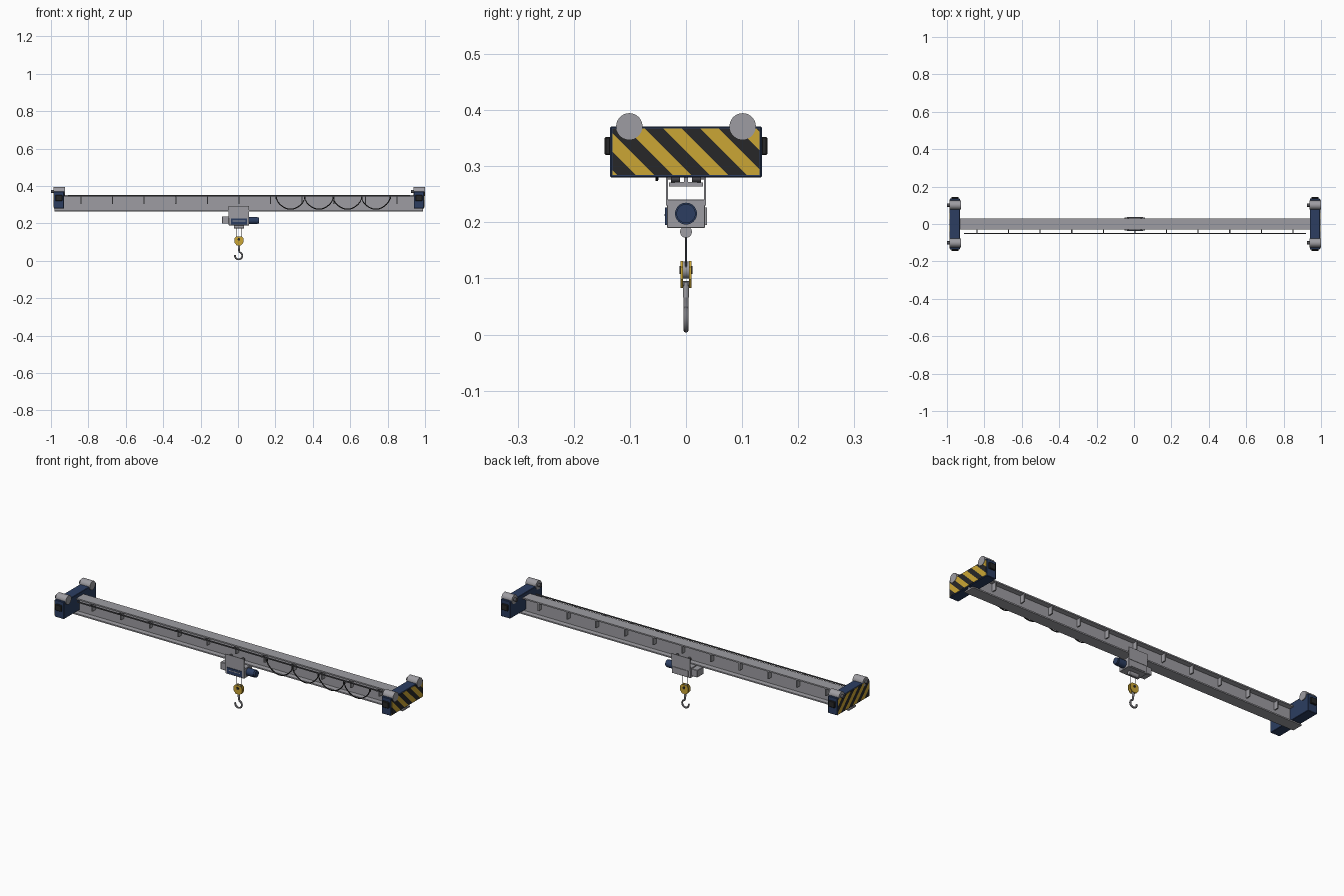
import bpy, bmesh, math
from mathutils import Vector, Matrix

cube = bpy.data.objects.get("Cube")
if cube:
    bpy.data.objects.remove(cube, do_unlink=True)

CX = 0.005          # middle of the bridge along x


def material(name, rgb):
    m = bpy.data.materials.new(name)
    m.use_nodes = True
    m.diffuse_color = (*rgb, 1)
    bsdf = next(n for n in m.node_tree.nodes if n.type == 'BSDF_PRINCIPLED')
    bsdf.inputs["Base Color"].default_value = (*rgb, 1)
    return m


GREY = material("steel_grey", (0.34, 0.335, 0.36))
NAVY = material("navy_paint", (0.025, 0.048, 0.12))
YELLOW = material("safety_yellow", (0.60, 0.38, 0.035))
BLACK = material("rubber_black", (0.02, 0.02, 0.021))
DARK = material("dark_steel", (0.09, 0.09, 0.1))


def finish(name, bm, *mats):
    bmesh.ops.recalc_face_normals(bm, faces=bm.faces[:])
    mesh = bpy.data.meshes.new(name)
    bm.to_mesh(mesh)
    bm.free()
    obj = bpy.data.objects.new(name, mesh)
    bpy.context.collection.objects.link(obj)
    for m in mats:
        mesh.materials.append(m)
    return obj


def smooth(obj):
    bpy.ops.object.select_all(action='DESELECT')
    bpy.context.view_layer.objects.active = obj
    obj.select_set(True)
    bpy.ops.object.shade_smooth_by_angle()


def box_mesh(lo, hi):
    lo, hi = Vector(lo), Vector(hi)
    bm = bmesh.new()
    bmesh.ops.create_cube(bm, size=1, matrix=Matrix.Translation((lo + hi) / 2)
                          @ Matrix.Diagonal((*(hi - lo), 1)))
    return bm


def box(name, lo, hi, mat, bevel=0):
    bm = box_mesh(lo, hi)
    if bevel:
        bmesh.ops.bevel(bm, geom=bm.edges[:], offset=bevel, segments=1, affect='EDGES')
    return finish(name, bm, mat)


def rod(name, a, b, r, mat, sides=32):
    a, b = Vector(a), Vector(b)
    turn = (b - a).to_track_quat('Z', 'Y').to_matrix().to_4x4()
    bm = bmesh.new()
    bmesh.ops.create_cone(bm, cap_ends=True, segments=sides, radius1=r, radius2=r,
                          depth=(b - a).length,
                          matrix=Matrix.Translation((a + b) / 2) @ turn)
    obj = finish(name, bm, mat)
    smooth(obj)
    return obj


def prism(name, profile, lo, hi, axis, mat):
    """Extrude a 2D outline along x or y."""
    bm = bmesh.new()
    place = (lambda u, v: (lo, u, v)) if axis == 'x' else (lambda u, v: (u, lo, v))
    step = (hi - lo, 0, 0) if axis == 'x' else (0, hi - lo, 0)
    face = bm.faces.new([bm.verts.new(place(u, v)) for u, v in profile])
    ext = bmesh.ops.extrude_face_region(bm, geom=[face])
    bmesh.ops.translate(bm, vec=step, verts=[v for v in ext["geom"]
                                             if isinstance(v, bmesh.types.BMVert)])
    return finish(name, bm, mat)


def tube(name, pts, r, mat, kind='POLY'):
    cu = bpy.data.curves.new(name, 'CURVE')
    cu.dimensions = '3D'
    cu.bevel_depth, cu.bevel_resolution, cu.use_fill_caps = r, 2, True
    sp = cu.splines.new(kind)
    sp.points.add(len(pts) - 1)
    for p, co in zip(sp.points, pts):
        p.co = (*co, 1)
    cu.materials.append(mat)
    obj = bpy.data.objects.new(name, cu)
    bpy.context.collection.objects.link(obj)
    bpy.ops.object.select_all(action='DESELECT')
    bpy.context.view_layer.objects.active = obj
    obj.select_set(True)
    bpy.ops.object.convert(target='MESH')
    smooth(bpy.context.object)


# Bridge girder: one I-section
half = [(0.03, 0.264), (0.03, 0.271), (0.004, 0.272), (0.004, 0.344),
        (0.03, 0.345), (0.03, 0.352)]
section = half + [(-y, z) for y, z in reversed(half)]
prism("bridge_girder", section, CX - 0.985, CX + 0.985, 'x', GREY)

# Gussets on both sides, cable rail and its brackets
for i in range(11):
    x = CX + (i - 5) * 0.169
    for s in (-1, 1):
        box("gusset", (x - 0.003, min(0, s * 0.028), 0.305),
            (x + 0.003, max(0, s * 0.028), 0.345), GREY)
    box("rail_bracket", (x - 0.003, -0.051, 0.341), (x + 0.003, -0.028, 0.345), DARK)
box("cable_rail", (CX - 0.915, -0.053, 0.343), (CX + 0.915, -0.048, 0.349), DARK)

# Hanging festoon cable
N = 16
cable = []
for i in range(4 * N + 1):
    t = i / N
    cable.append((0.205 + t * 0.152, -0.052,
                  0.333 - 0.057 * abs(math.sin(math.pi * t)) ** 0.65))
tube("festoon_cable", cable, 0.0028, BLACK)
for k in range(5):
    x = 0.205 + k * 0.152
    box("cable_hanger", (x - 0.004, -0.054, 0.33), (x + 0.004, -0.047, 0.344), BLACK)


def hazard_plate(x0, x1):
    """Thin plate cut along diagonals, coloured by stripe number."""
    bm = box_mesh((x0, -0.131, 0.284), (x1, 0.131, 0.367))
    pitch, start = 0.033, 0.03
    for k in range(3, 15):
        bmesh.ops.bisect_plane(bm, geom=bm.verts[:] + bm.edges[:] + bm.faces[:],
                               plane_co=(0, start + k * pitch, 0), plane_no=(0, 1, 1))
    for f in bm.faces:
        c = f.calc_center_median()
        f.material_index = (math.floor((c.y + c.z - start) / pitch) + 1) % 2
    finish("hazard_plate", bm, YELLOW, BLACK)


# End trucks
for s in (-1, 1):
    inner, outer = CX + s * 0.935, CX + s * 0.990
    x0, x1 = min(inner, outer), max(inner, outer)
    mid = (x0 + x1) / 2
    box("end_truck", (x0, -0.135, 0.28), (x1, 0.135, 0.371), NAVY, 0.002)
    hazard_plate(*sorted((outer, outer + s * 0.002)))
    for t in (-1, 1):
        rod("truck_wheel", (x0 - 0.002, t * 0.101, 0.371),
            (x1 + 0.004, t * 0.101, 0.371), 0.0235, GREY, 40)
        rod("wheel_axle", (x0 - 0.015, t * 0.101, 0.371),
            (x0, t * 0.101, 0.371), 0.009, DARK, 24)
        ya, yb = sorted((t * 0.134, t * 0.145))
        box("buffer", (mid - 0.018, ya, 0.32), (mid + 0.018, yb, 0.352), BLACK, 0.002)

# Trolley: side plates, running wheels and spacer bars
for s in (-1, 1):
    ya, yb = sorted((s * 0.0325, s * 0.036))
    box("trolley_plate", (CX - 0.055, ya, 0.23), (CX + 0.055, yb, 0.294), GREY)
    for dx in (-0.035, 0.035):
        rod("trolley_wheel", (CX + dx, s * 0.011, 0.28),
            (CX + dx, s * 0.027, 0.28), 0.009, DARK, 24)
        rod("trolley_axle", (CX + dx, s * 0.027, 0.28),
            (CX + dx, s * 0.033, 0.28), 0.004, GREY, 16)

# Hoist body, control box, motor and front panel
box("hoist_body", (CX - 0.055, -0.034, 0.19), (CX + 0.055, 0.034, 0.241), GREY, 0.001)
box("control_box", (CX - 0.09, -0.026, 0.199), (CX - 0.055, 0.026, 0.238), GREY, 0.002)
rod("hoist_motor", (CX + 0.055, 0, 0.2155), (CX + 0.098, 0, 0.2155), 0.0195, NAVY)
rod("motor_cap", (CX + 0.098, 0, 0.2155), (CX + 0.106, 0, 0.2155), 0.017, NAVY)
for s in (-1, 1):
    ya, yb = sorted((s * 0.034, s * 0.037))
    box("hoist_panel", (CX - 0.043, ya, 0.195), (CX + 0.043, yb, 0.226),
        NAVY if s < 0 else GREY)
box("panel_strip", (CX - 0.034, -0.038, 0.211), (CX + 0.034, -0.036, 0.215), GREY)
rod("rope_guide", (CX - 0.026, 0, 0.183), (CX + 0.026, 0, 0.183), 0.0105, GREY)

# Ropes and hook block
for s in (-1, 1):
    rod("rope", (CX + s * 0.0135, 0, 0.114), (CX + s * 0.0135, 0, 0.183), 0.0015, DARK, 10)
    cheek = [(-0.012, 0.083), (0.012, 0.083), (0.024, 0.098), (0.024, 0.12),
             (0.015, 0.131), (-0.015, 0.131), (-0.024, 0.12), (-0.024, 0.098)]
    prism("block_cheek", [(CX + u, v) for u, v in cheek],
          *sorted((s * 0.0055, s * 0.0095)), 'y', YELLOW)
rod("sheave", (CX, -0.005, 0.115), (CX, 0.005, 0.115), 0.0155, GREY)
rod("sheave_pin", (CX, -0.0115, 0.115), (CX, 0.0115, 0.115), 0.007, BLACK, 24)
rod("crosshead", (CX, -0.0075, 0.09), (CX, 0.0075, 0.09), 0.005, DARK, 20)

# Hook
rod("hook_shank", (CX, 0, 0.066), (CX, 0, 0.092), 0.0055, GREY, 20)
hook = [(CX, 0, 0.07), (CX, 0, 0.056)]
for i in range(25):
    a = math.radians(75 - i * 265 / 24)
    hook.append((CX - 0.002 + 0.0195 * math.cos(a), 0, 0.0275 + 0.0195 * math.sin(a)))
tube("hook", hook, 0.0047, GREY)
